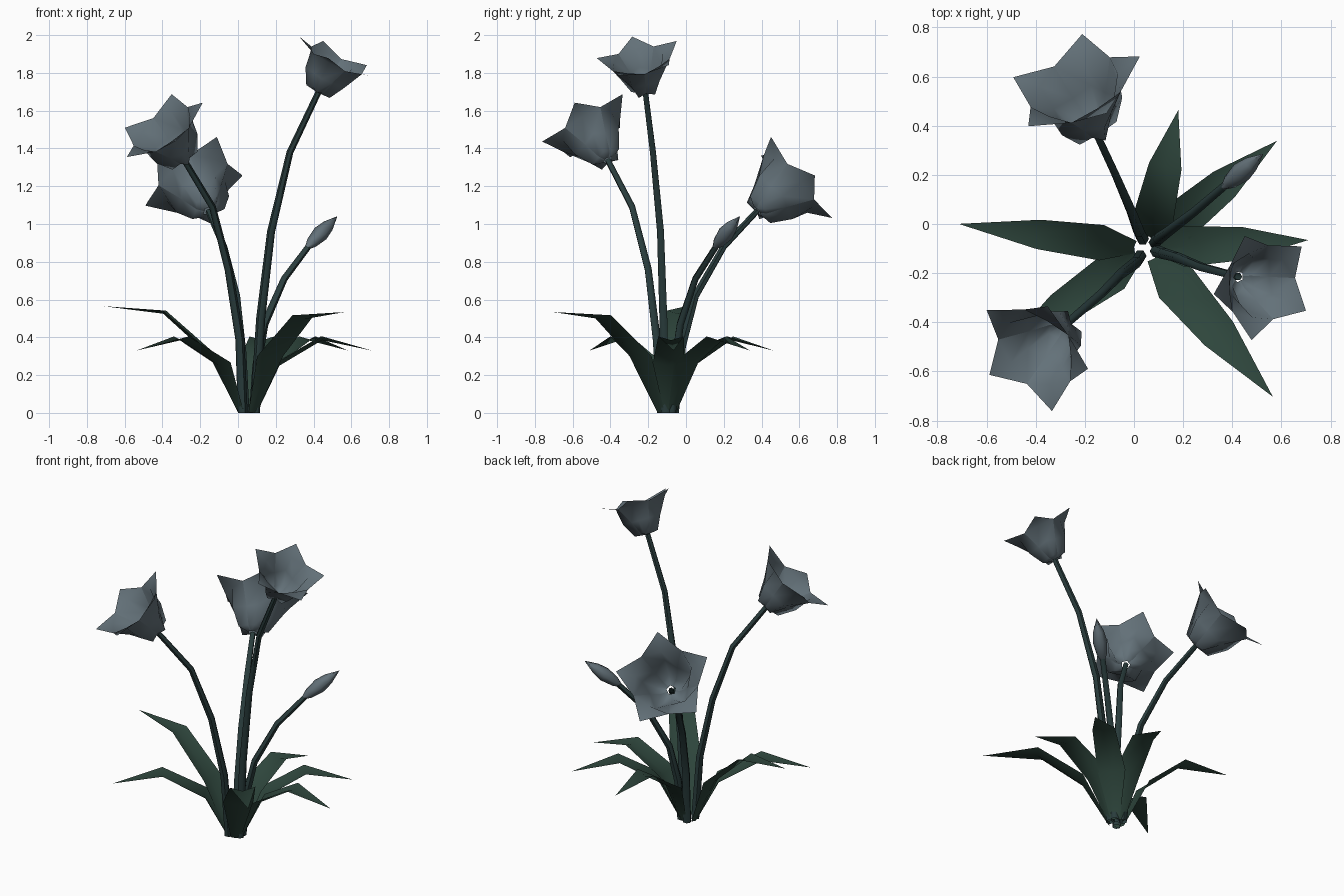
import bpy, math
from mathutils import Vector

if "Cube" in bpy.data.objects:
    bpy.data.objects.remove(bpy.data.objects["Cube"])

CENTRE = Vector((0.05, -0.10, 0))
UP = Vector((0, 0, 1))


def material(name, colour):
    m = bpy.data.materials.new(name)
    m.diffuse_color = (*colour, 1)
    m.use_nodes = True
    m.node_tree.nodes["Principled BSDF"].inputs["Base Color"].default_value = m.diffuse_color
    return m


PETAL = material("petal_slate", (0.125, 0.165, 0.19))
LEAF = material("leaf_green", (0.027, 0.06, 0.045))
STEM = material("stem_green", (0.022, 0.045, 0.045))


def build(name, verts, faces, mat, angle=60):
    me = bpy.data.meshes.new(name)
    me.from_pydata([tuple(v) for v in verts], [], faces)
    me.materials.append(mat)
    ob = bpy.data.objects.new(name, me)
    bpy.context.collection.objects.link(ob)
    bpy.ops.object.select_all(action='DESELECT')
    ob.select_set(True)
    bpy.context.view_layer.objects.active = ob
    bpy.ops.object.shade_smooth_by_angle(angle=math.radians(angle))
    return ob


def grid_faces(rows, cols, start=0, closed=False):
    out = []
    for r in range(rows - 1):
        for c in range(cols if closed else cols - 1):
            a, b = start + r * cols + c, start + r * cols + (c + 1) % cols
            out.append((a, b, b + cols, a + cols))
    return out


def tube(name, path, radii, mat, sides=6):
    pts = [Vector(p) for p in path]
    verts = []
    for i, p in enumerate(pts):
        t = (pts[min(i + 1, len(pts) - 1)] - pts[max(i - 1, 0)]).normalized()
        if p.z < 0.001:
            t = UP
        u = t.cross(Vector((0, 1, 0))).normalized()
        v = t.cross(u)
        for k in range(sides):
            a = math.tau * k / sides
            verts.append(p + radii[i] * (u * math.cos(a) + v * math.sin(a)))
    build(name, verts, grid_faces(len(pts), sides, 0, True), mat)


def flower(name, centre, axis, first_tip, size):
    n = Vector(axis).normalized()
    c = Vector(centre)
    base = c - n * size * 0.98
    u = Vector(first_tip) - c
    u = (u - n * u.dot(n)).normalized()
    v = n.cross(u)
    # rows: middle radius, middle height, edge radius, edge height
    rows = [(0.10, 0.0, 0.08, 0.0), (0.33, 0.03, 0.21, 0.07),
            (0.54, 0.40, 0.41, 0.40), (0.61, 0.83, 0.71, 0.83)]
    verts, faces = [], []
    for k in range(5):
        start = len(verts)
        for rm, hm, re, he in rows:
            for side in (-1, 0, 1):
                a = math.tau * k / 5 + side * math.pi / 5
                r, h = (re, he) if side else (rm, hm)
                verts.append(base + size * (r * (u * math.cos(a) + v * math.sin(a)) + n * h))
        faces += grid_faces(4, 3, start)
        a = math.tau * k / 5
        verts.append(c + size * (u * math.cos(a) + v * math.sin(a)))
        faces += [(start + 9 + j, start + 10 + j, start + 12) for j in range(2)]
    build(name, verts, faces, PETAL, 50)
    return base


def leaf(name, degrees, profile, widths):
    a = math.radians(degrees)
    d = Vector((math.cos(a), math.sin(a), 0))
    side = UP.cross(d)
    pts = [CENTRE + d * r + UP * z for r, z in profile]
    verts = []
    for i, p in enumerate(pts):
        t = (pts[min(i + 1, len(pts) - 1)] - pts[max(i - 1, 0)]).normalized()
        n = t.cross(side)
        w = widths[i] / 2
        verts += [p - side * w + n * w * 0.3, p, p + side * w + n * w * 0.3]
    faces = grid_faces(len(pts) - 1, 3)
    k = 3 * (len(pts) - 2)
    faces += [(k, k + 1, k + 4), (k + 1, k + 2, k + 4)]
    build(name, verts, faces, LEAF)


# Open flowers on arching stems
base_a = flower("flower_tall", (0.527, -0.25, 1.893), (0.455, -0.157, 0.876), (0.33, -0.285, 1.995), 0.228)
base_b = flower("flower_front", (-0.412, -0.53, 1.526), (-0.50, -0.454, 0.736), (-0.352, -0.339, 1.683), 0.26)
base_c = flower("flower_back", (-0.244, 0.58, 1.242), (-0.31, 0.724, 0.616), (-0.492, 0.60, 1.10), 0.287)

RADII = [0.026, 0.024, 0.021, 0.018, 0.016]
tube("stem_tall", [(0.09, -0.11, 0), (0.12, -0.12, 0.5), (0.175, -0.135, 0.96), (0.275, -0.175, 1.38), base_a], RADII, STEM)
tube("stem_front", [(0.025, -0.13, 0), (0.01, -0.155, 0.39), (-0.05, -0.20, 0.76), (-0.135, -0.285, 1.09), base_b], RADII, STEM)
tube("stem_back", [(0.035, -0.06, 0), (0.02, -0.03, 0.32), (-0.01, 0.05, 0.62), (-0.075, 0.20, 0.88), base_c], RADII, STEM)

# Closed bud and its stem
tube("stem_bud", [(0.085, -0.075, 0), (0.10, -0.06, 0.25), (0.14, -0.03, 0.47), (0.245, 0.05, 0.71), (0.38, 0.165, 0.89)], RADII, STEM)
b0, b1 = Vector((0.365, 0.15, 0.875)), Vector((0.525, 0.285, 1.04))
tube("bud", [b0.lerp(b1, t) for t in (0, 0.15, 0.45, 0.7, 1)], [0.012, 0.03, 0.043, 0.032, 0.001], PETAL)

# Leaves spreading from the base: tall pair and shorter ones
tall = [(0.05, 0), (0.20, 0.30), (0.45, 0.525), (0.77, 0.565)]
low = [(0.05, 0), (0.18, 0.25), (0.42, 0.385), (0.70, 0.33)]
leaf("leaf_left", 172.5, tall, (0.05, 0.145, 0.12, 0))
leaf("leaf_front_right", -49.5, [(r * 1.03, z * 0.945) for r, z in tall], (0.06, 0.18, 0.15, 0))
for name, angle, reach in (("leaf_back", 77, 0.578), ("leaf_back_right", 39.5, 0.69),
                           ("leaf_right", 3, 0.66), ("leaf_front_left", 215, 0.717)):
    f = reach / 0.70
    leaf(name, angle, [(0.05, 0)] + [(r * f, z) for r, z in low[1:]], (0.055, 0.165, 0.135, 0))
